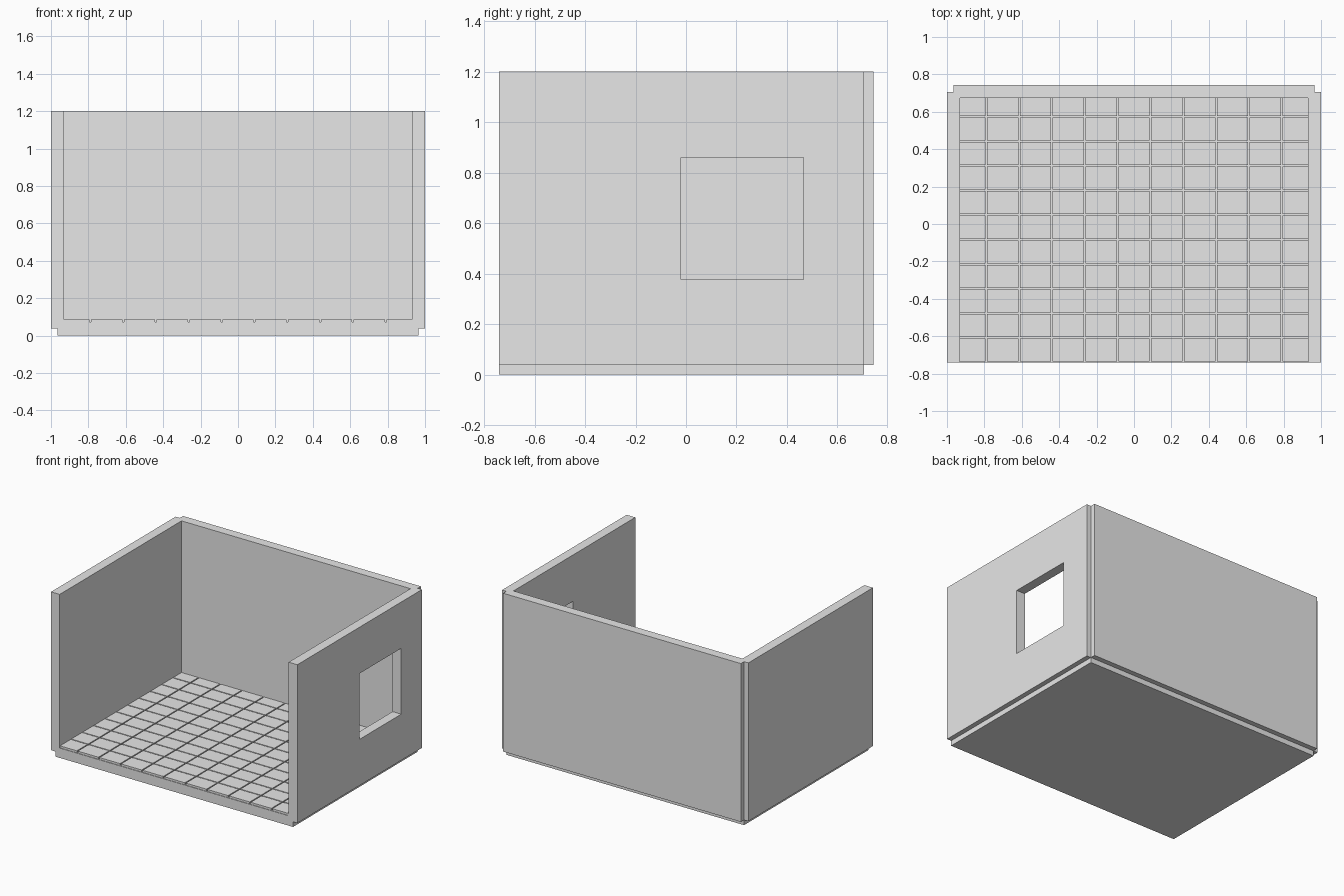
import bpy, bmesh
from mathutils import Vector

if "Cube" in bpy.data.objects:
    bpy.data.objects.remove(bpy.data.objects["Cube"])

grey = bpy.data.materials.new("light grey")
grey.diffuse_color = (0.8, 0.8, 0.8, 1)
grey.use_nodes = True
grey.node_tree.nodes["Principled BSDF"].inputs["Base Color"].default_value = grey.diffuse_color


def add_box(bm, lo, hi):
    verts = bmesh.ops.create_cube(bm, size=1)["verts"]
    lo, hi = Vector(lo), Vector(hi)
    for v in verts:
        v.co = (lo + hi) / 2 + v.co * (hi - lo)


def finish(name, bm):
    mesh = bpy.data.meshes.new(name)
    bm.to_mesh(mesh)
    bm.free()
    mesh.materials.append(grey)
    ob = bpy.data.objects.new(name, mesh)
    bpy.context.collection.objects.link(ob)
    return ob


def box(name, lo, hi):
    bm = bmesh.new()
    add_box(bm, lo, hi)
    return finish(name, bm)


FX, Y0, Y1 = 0.965, -0.74, 0.705      # floor footprint
XI, ZB, ZT = 0.93, 0.038, 1.2         # wall inner face, bottom and top

# Floor slab
box("floor_slab", (-FX, Y0, 0), (FX, Y1, 0.072))

# 11 x 11 raised tiles with thin grooves, outermost ones run under the walls
N, GAP = 11, 0.004
dx, dy = 2 * FX / N, (Y1 - Y0) / N
bm = bmesh.new()
for i in range(N):
    for j in range(N):
        x, y = -FX + i * dx, Y0 + j * dy
        add_box(bm, (x + GAP, y + GAP, 0.071), (x + dx - GAP, y + dy - GAP, 0.087))
finish("floor_tiles", bm)

# Back and left walls
box("back_wall", (-FX, 0.673, ZB), (FX, 0.742, ZT))
box("left_wall", (-1, Y0, ZB), (-XI, Y1, ZT))

# Right wall: grid of panels around the window opening, extruded to thickness
ys, zs = (Y0, -0.02, 0.465, Y1), (ZB, 0.377, 0.86, ZT)
bm = bmesh.new()
grid = [[bm.verts.new((XI, y, z)) for z in zs] for y in ys]
faces = [bm.faces.new((grid[i][j], grid[i][j + 1], grid[i + 1][j + 1], grid[i + 1][j]))
         for i in range(3) for j in range(3) if (i, j) != (1, 1)]
ext = bmesh.ops.extrude_face_region(bm, geom=faces, use_keep_orig=True)
for v in (g for g in ext["geom"] if isinstance(g, bmesh.types.BMVert)):
    v.co.x = 1.0
bmesh.ops.recalc_face_normals(bm, faces=bm.faces)
finish("right_wall_with_window", bm)
